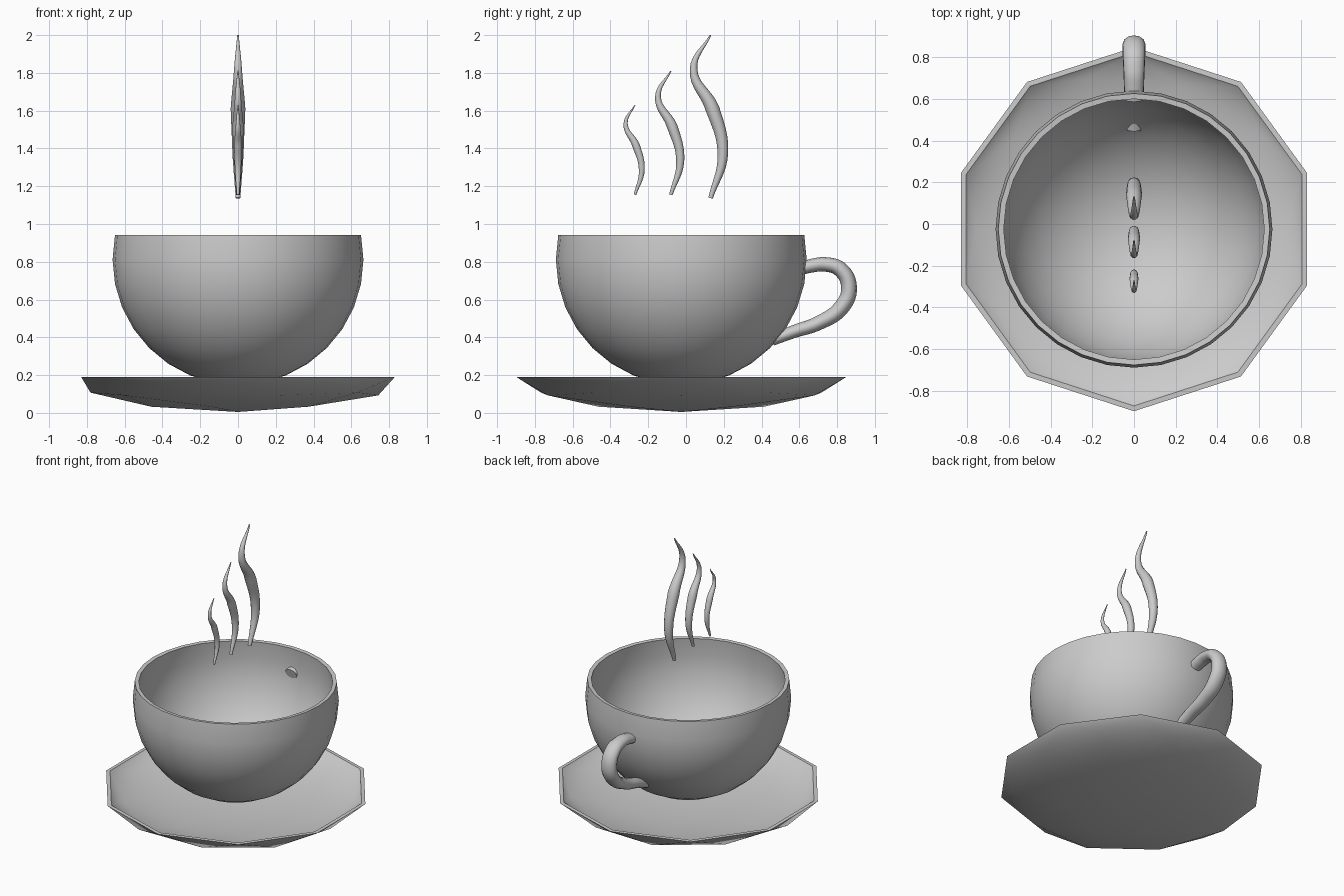
import bpy, bmesh
from math import radians

if "Cube" in bpy.data.objects:
    bpy.data.objects.remove(bpy.data.objects["Cube"])

CY = -0.025  # y of the cup and saucer axis


def smooth(obj, angle):
    bpy.ops.object.select_all(action='DESELECT')
    obj.select_set(True)
    bpy.context.view_layer.objects.active = obj
    bpy.ops.object.shade_smooth_by_angle(angle=radians(angle))


def shell(name, bm, cut, scale, loc, thickness):
    """Open bowl: keep the sphere below z = cut, then thicken it inwards."""
    doomed = [v for v in bm.verts if v.co.z > cut]
    bmesh.ops.delete(bm, geom=doomed, context='VERTS')
    mesh = bpy.data.meshes.new(name)
    bm.to_mesh(mesh)
    bm.free()
    obj = bpy.data.objects.new(name, mesh)
    bpy.context.collection.objects.link(obj)
    obj.scale, obj.location = scale, loc
    mod = obj.modifiers.new("thickness", 'SOLIDIFY')
    mod.thickness, mod.offset = thickness, -1
    bpy.context.view_layer.objects.active = obj
    obj.select_set(True)
    bpy.ops.object.modifier_apply(modifier=mod.name)
    smooth(obj, 45)
    return obj


def tube(name, points, width):
    """Swept tube in the x = 0 plane from (y, z, radius) points."""
    curve = bpy.data.curves.new(name, 'CURVE')
    curve.dimensions = '3D'
    curve.bevel_depth, curve.bevel_resolution = 1.0, 4
    curve.resolution_u = 8
    curve.use_fill_caps = True
    spline = curve.splines.new('BEZIER')
    spline.bezier_points.add(len(points) - 1)
    for p, (y, z, r) in zip(spline.bezier_points, points):
        p.co = (0, y, z)
        p.radius = r
        p.handle_left_type = p.handle_right_type = 'AUTO'
    obj = bpy.data.objects.new(name, curve)
    bpy.context.collection.objects.link(obj)
    obj.scale.x = width
    bpy.ops.object.select_all(action='DESELECT')
    obj.select_set(True)
    bpy.context.view_layer.objects.active = obj
    bpy.ops.object.convert(target='MESH')
    smooth(bpy.context.view_layer.objects.active, 50)


# Saucer: lower half of a flattened icosphere
bm = bmesh.new()
bmesh.ops.create_icosphere(bm, subdivisions=2, radius=1)
shell("saucer", bm, 0.01, (0.873, 0.873, 0.185), (0, CY, 0.19), 0.03)

# Cup: sphere cut one ring above its equator
bm = bmesh.new()
bmesh.ops.create_uvsphere(bm, u_segments=32, v_segments=16, radius=1)
shell("cup", bm, 0.25, (0.664, 0.664, 0.664), (0, CY, 0.812), 0.04)

# Handle: both ends run through the cup wall
tube("handle", [(0.595, 0.76, 0.034), (0.66, 0.778, 0.036), (0.74, 0.786, 0.038),
                (0.82, 0.757, 0.041), (0.863, 0.66, 0.042), (0.82, 0.555, 0.042),
                (0.70, 0.475, 0.038), (0.57, 0.43, 0.034), (0.455, 0.385, 0.03)], 1.3)

# Steam: one wavy wisp at three sizes
WISP = [(0, 0, 0.012), (0.065, 0.233, 0.028), (0.01, 0.473, 0.037),
        (-0.09, 0.683, 0.02), (0, 0.863, 0.004)]
for name, y, z, s in [("steam_large", 0.13, 1.137, 1.0),
                      ("steam_medium", -0.08, 1.155, 0.76),
                      ("steam_small", -0.27, 1.155, 0.55)]:
    tube(name, [(y + s * a, z + s * b, s * r) for a, b, r in WISP], 1.05)
